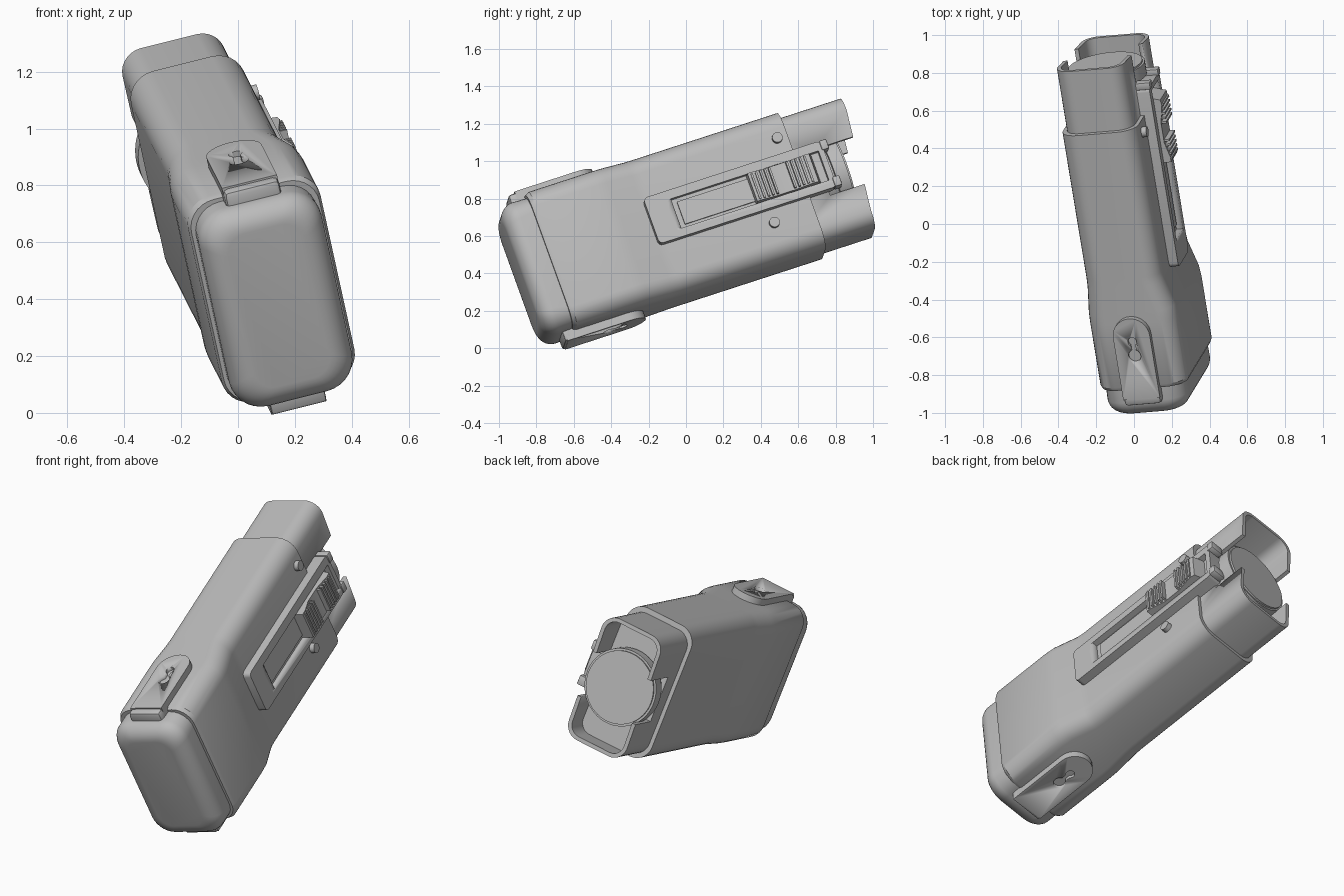
import bpy, bmesh, math
from mathutils import Matrix, Vector

if "Cube" in bpy.data.objects:
    bpy.data.objects.remove(bpy.data.objects["Cube"])

# Local frame: x = width, y = along the torch (head at +y), z = height
Lv = Vector((-0.165, 1, 0.325)).normalized()
Hv = Vector((-0.22, -0.36, 1))
Hv = (Hv - Lv * Hv.dot(Lv)).normalized()
Wv = Lv.cross(Hv)
M = Matrix((Wv, Lv, Hv)).transposed().to_4x4()
M.translation = (0, 0, 0.665)

grey = bpy.data.materials.new("grey plastic")
grey.diffuse_color = (0.5, 0.5, 0.5, 1)
grey.use_nodes = True
grey.node_tree.nodes["Principled BSDF"].inputs["Base Color"].default_value = grey.diffuse_color


def finish(name, bm, angle=35, hidden=False):
    bmesh.ops.recalc_face_normals(bm, faces=bm.faces)
    for f in bm.faces:
        f.smooth = True
    me = bpy.data.meshes.new(name)
    bm.to_mesh(me)
    bm.free()
    me.set_sharp_from_angle(angle=math.radians(angle))
    me.materials.append(grey)
    ob = bpy.data.objects.new(name, me)
    bpy.context.collection.objects.link(ob)
    ob.matrix_world = M
    ob.hide_render = hidden
    ob.hide_viewport = hidden
    return ob


def rounded(x0, x1, z0, z1, r, n=7):
    """Rounded rectangle outline as (a, b) pairs."""
    pts = []
    for cx, cz, a0 in ((x1 - r, z1 - r, 0), (x0 + r, z1 - r, 90),
                       (x0 + r, z0 + r, 180), (x1 - r, z0 + r, 270)):
        for i in range(n + 1):
            a = math.radians(a0 + 90 * i / n)
            pts.append((cx + r * math.cos(a), cz + r * math.sin(a)))
    return pts


def loft(name, rings, angle=35):
    """Skin closed rings of 3D points and cap both ends."""
    bm = bmesh.new()
    vs = [[bm.verts.new(p) for p in ring] for ring in rings]
    n = len(vs[0])
    for a, b in zip(vs, vs[1:]):
        for i in range(n):
            bm.faces.new((a[i], a[(i + 1) % n], b[(i + 1) % n], b[i]))
    bm.faces.new(vs[0])
    bm.faces.new(vs[-1])
    return finish(name, bm, angle)


def section(y, x0, x1, z0, z1, r):
    return [(a, y, b) for a, b in rounded(x0, x1, z0, z1, r)]


def box(name, x0, x1, y0, y1, z0, z1, bevel=0.0, hidden=False):
    bm = bmesh.new()
    bmesh.ops.create_cube(bm, size=1)
    for v in bm.verts:
        v.co = ((x0 + x1) / 2 + v.co.x * (x1 - x0), (y0 + y1) / 2 + v.co.y * (y1 - y0),
                (z0 + z1) / 2 + v.co.z * (z1 - z0))
    if bevel:
        bmesh.ops.bevel(bm, geom=bm.edges[:], offset=bevel, segments=2, affect='EDGES', profile=0.5)
    return finish(name, bm, 35, hidden)


def cylinder(name, axis, centre, r, depth, seg=32, hidden=False):
    bm = bmesh.new()
    bmesh.ops.create_cone(bm, cap_ends=True, segments=seg, radius1=r, radius2=r, depth=depth)
    rot = {'x': Matrix.Rotation(math.pi / 2, 4, 'Y'), 'y': Matrix.Rotation(math.pi / 2, 4, 'X'),
           'z': Matrix.Identity(4)}[axis]
    bm.transform(Matrix.Translation(centre) @ rot)
    return finish(name, bm, 35, hidden)


def cut(target, *cutters):
    for c in cutters:
        m = target.modifiers.new("cut", 'BOOLEAN')
        m.operation = 'DIFFERENCE'
        m.solver = 'EXACT'
        m.object = c


# Main body: wide at the base, stepping in to the narrower barrel
Z0, Z1 = -0.385, 0.40
loft("body", [section(-0.79, -0.235, 0.23, Z0 + 0.01, Z1 - 0.01, 0.1),
              section(-0.77, -0.242, 0.24, Z0, Z1, 0.1),
              section(-0.42, -0.242, 0.24, Z0, Z1, 0.1),
              section(-0.36, -0.24, 0.235, Z0, Z1, 0.1),
              section(-0.22, -0.224, 0.197, Z0, Z1, 0.1),
              section(-0.17, -0.222, 0.193, Z0, Z1, 0.1),
              section(0.65, -0.222, 0.193, Z0, Z1, 0.1)], 30)

# Base cap with a large rolled front edge
rings = [section(-0.76, -0.22, 0.215, -0.37, 0.375, 0.1)]
for i in range(9):
    a = math.pi / 2 * i / 8
    d = 0.085 * (1 - math.cos(a))
    rings.append(section(-0.865 - 0.085 * math.sin(a), -0.225 + d, 0.22 - d,
                         -0.375 + d, 0.38 - d, 0.115 - 0.5 * d))
loft("base_cap", rings)


# Hollow head sleeve, with the lower lip set back and both sides notched
def lip(x0, x1, z0, z1, r):
    return [(a, 1.0 if b > 0 else 0.94, b) for a, b in rounded(x0, x1, z0, z1, r)]


head = loft("head_sleeve", [section(0.55, -0.2, 0.172, -0.36, 0.37, 0.085),
                            lip(-0.2, 0.172, -0.36, 0.37, 0.085),
                            lip(-0.178, 0.15, -0.338, 0.348, 0.065),
                            section(0.80, -0.178, 0.15, -0.338, 0.348, 0.065)])
cut(head, box("notch_cutter", -0.5, 0.5, 0.76, 1.2, -0.13, 0.135, hidden=True))

# Lamp: barrel, rim and lens
cylinder("lamp_barrel", 'y', (-0.015, 0.76, 0.0), 0.185, 0.24, 48)
cylinder("lamp_rim", 'y', (-0.015, 0.855, 0.0), 0.212, 0.07, 64)
cylinder("lens", 'y', (-0.015, 0.893, 0.0), 0.2, 0.014, 64)


# Straps on the top and underside, each with a keyhole
def strap(name, z0, z1):
    pts = [(-0.1, -0.83), (0.1, -0.83)]
    for i in range(17):
        a = math.pi * i / 16
        pts.append((0.1 * math.cos(a), -0.48 + 0.1 * math.sin(a)))
    ob = loft(name, [[(x, y, z0) for x, y in pts], [(x, y, z1) for x, y in pts]])
    zc = z1 if z1 > 0 else z0
    cut(ob, cylinder(name + "_hole_cutter", 'z', (0, -0.59, zc), 0.034, 0.04, 24, True),
        cylinder(name + "_slot_cutter", 'z', (0, -0.51, zc), 0.024, 0.04, 24, True),
        box(name + "_neck_cutter", -0.014, 0.014, -0.59, -0.51, zc - 0.02, zc + 0.02, hidden=True))
    return ob


strap("top_strap", 0.37, 0.437)
strap("bottom_strap", -0.428, -0.35)
box("top_strap_hook", -0.1, 0.1, -0.87, -0.8, 0.33, 0.43, 0.018)
box("bottom_strap_hook", -0.1, 0.1, -0.845, -0.8, -0.426, -0.35, 0.01)

# Switch rail on the right side, with a long slot and two screw wells
RX = 0.243
rail = loft("switch_rail", [[(x, a, b) for a, b in rounded(-0.21, 0.80, -0.11, 0.155, 0.025, 4)]
                            for x in (0.165, RX)])
cut(rail, box("slot_cutter", 0.208, 0.3, -0.07, 0.77, -0.065, 0.105, hidden=True))
for k, z in enumerate((0.083, -0.042)):
    cut(rail, cylinder("well_cutter_%d" % k, 'x', (0.25, -0.14, z), 0.05, 0.07, 32, True))
    screw = cylinder("screw_%d" % k, 'x', (0.215, -0.14, z), 0.033, 0.03, 24)
    cut(screw, cylinder("screw_cutter_%d" % k, 'x', (0.23, -0.14, z), 0.02, 0.03, 6, True))
box("slot_strip", 0.2, 0.218, -0.04, 0.4, -0.045, 0.085)
for k, z in enumerate((-0.085, 0.125)):
    box("rail_end_tab_%d" % k, 0.17, 0.25, 0.79, 0.83, z - 0.025, z + 0.03, 0.006)

# Ribbed slider with raised ends
profile = [(0.36, 0.205), (0.36, 0.282), (0.39, 0.282), (0.47, 0.262),
           (0.58, 0.262), (0.68, 0.282), (0.71, 0.278), (0.73, 0.205)]
loft("slider", [[(x, y, z) for y, x in profile] for z in (-0.062, 0.1)], 20)
for k in range(5):
    for side, y0 in (("front", 0.375), ("rear", 0.575)):
        y = y0 + 0.025 * k
        box("%s_rib_%d" % (side, k), 0.25, 0.29, y, y + 0.011, -0.055, 0.093)

# Small round studs either side of the rail
for k, (y, z) in enumerate(((0.59, 0.25), (0.42, -0.185))):
    cylinder("stud_%d" % k, 'x', (0.19, y, z), 0.028, 0.06, 20)
